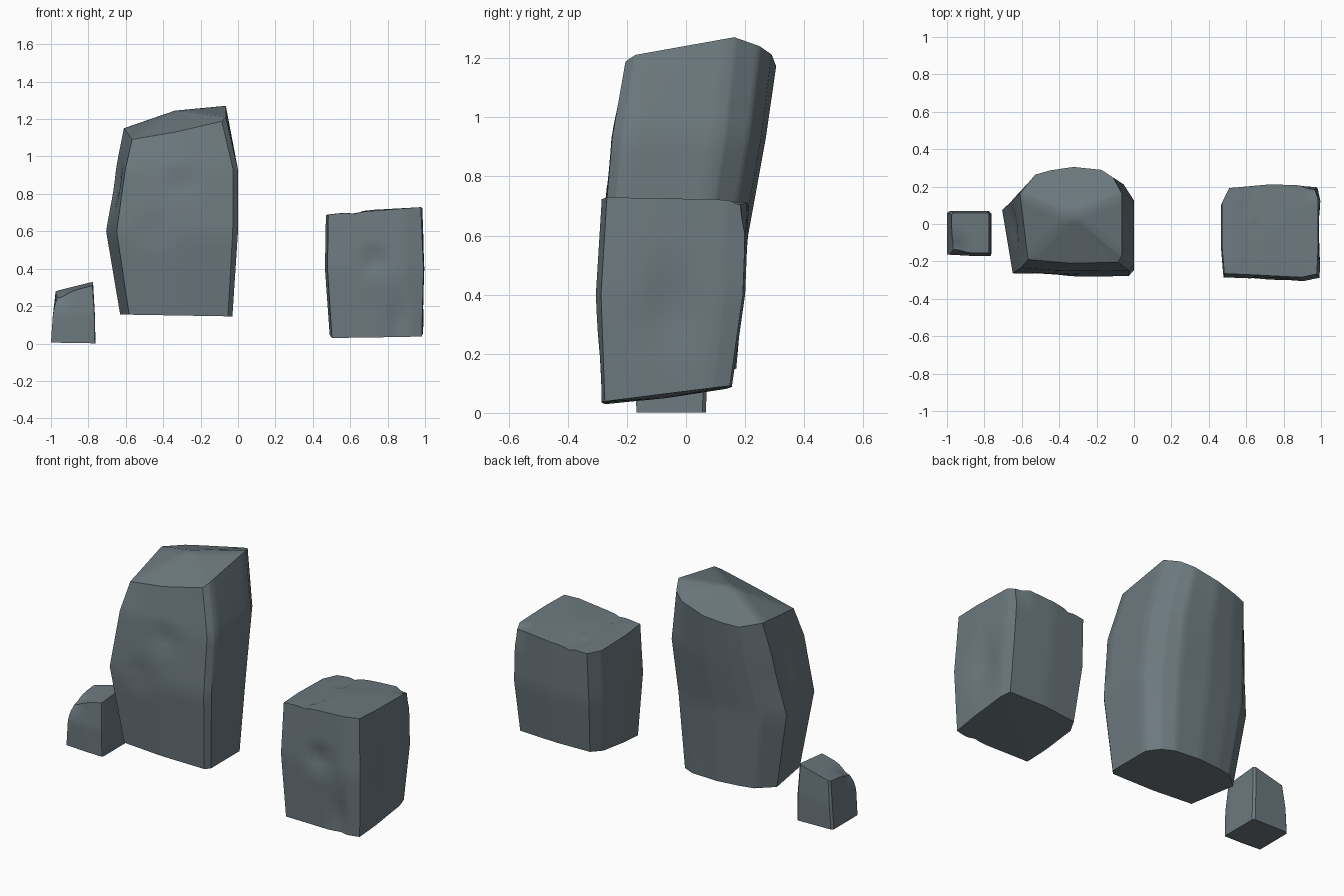
import bpy, bmesh, math
from mathutils import Vector

stone = bpy.data.materials.new("slate_grey_stone")
stone.diffuse_color = (0.15, 0.19, 0.21, 1)


def rock(name, profile, rings, caps, dents):
    """Loft rounded outlines; ring = z, x0, x1, y0, y1, x tilt, y tilt, crown."""
    bm = bmesh.new()
    loops, mids = [], []
    for z, x0, x1, y0, y1, tx, ty, crown in rings:
        cx, cy, hx, hy = (x0 + x1) / 2, (y0 + y1) / 2, (x1 - x0) / 2, (y1 - y0) / 2
        loops.append([bm.verts.new((cx + u * hx, cy + v * hy,
                                    z + tx * u + ty * v + crown * (1 - v * v)))
                      for u, v in profile])
        mids.append(Vector((cx, cy, z + crown)))
    n = len(profile)
    for a, b in zip(loops, loops[1:]):
        for i in range(n):
            j = (i + 1) % n
            bm.faces.new((a[i], a[j], b[j], b[i]))
    # fans close the top and bottom
    for loop, mid, lift in ((loops[0], mids[0], caps[0]), (loops[-1], mids[-1], caps[1])):
        c = bm.verts.new(mid + Vector((0, 0, lift)))
        for i in range(n):
            bm.faces.new((loop[i], loop[(i + 1) % n], c))
    bmesh.ops.subdivide_edges(bm, edges=bm.edges[:], cuts=5, use_grid_fill=True)
    # worn hollows, bumps and cracks: centre, radii, push
    for c, r, push in dents:
        for v in bm.verts:
            d = sum(((v.co[k] - c[k]) / r[k]) ** 2 for k in range(3))
            v.co += Vector(push) * math.exp(-d)
    bmesh.ops.recalc_face_normals(bm, faces=bm.faces[:])
    me = bpy.data.meshes.new(name)
    bm.to_mesh(me)
    bm.free()
    ob = bpy.data.objects.new(name, me)
    bpy.context.collection.objects.link(ob)
    me.materials.append(stone)
    bpy.ops.object.select_all(action='DESELECT')
    ob.select_set(True)
    bpy.context.view_layer.objects.active = ob
    bpy.ops.object.shade_smooth_by_angle(angle=math.radians(40))


# tall rock, leaning back
rock("tall_rock",
     [(-0.84, -0.92), (0, -1), (0.92, -0.98), (1, -0.85), (1, 0.45), (0.83, 0.78),
      (0.6, 0.94), (0.05, 1), (-0.4, 0.93), (-0.7, 0.84), (-1, 0.45)],
     [(0.15, -0.63, -0.03, -0.24, 0.17, -0.005, 0, 0),
      (0.60, -0.705, 0.0, -0.283, 0.21, 0, 0, 0),
      (0.93, -0.655, 0.0, -0.255, 0.27, 0, 0, 0),
      (1.15, -0.61, -0.065, -0.21, 0.305, 0.06, 0.02, 0.065)],
     (0, 0.03),
     [((-0.30, -0.25, 0.86), (0.07, 0.2, 0.06), (0, 0.02, 0)),
      ((-0.45, -0.27, 0.61), (0.09, 0.2, 0.05), (0, 0.02, 0)),
      ((-0.68, 0.0, 0.85), (0.1, 0.1, 0.12), (0.02, 0, 0))])

# medium block rock
rock("medium_rock",
     [(-0.95, -0.92), (-0.3, -0.95), (0.65, -1), (0.97, -0.93), (1, -0.3), (0.99, 0.7),
      (0.93, 0.97), (0, 1), (-0.85, 0.92), (-1, 0.6), (-1, -0.3)],
     [(0.06, 0.49, 0.99, -0.29, 0.155, 0.005, 0.028, 0),
      (0.40, 0.465, 1.0, -0.305, 0.20, 0, 0, 0),
      (0.705, 0.47, 0.985, -0.285, 0.212, 0.02, -0.005, 0)],
     (-0.01, 0.01),
     [((0.73, -0.3, 0.43), (0.06, 0.1, 0.05), (0, 0.035, 0)),
      ((0.73, -0.3, 0.37), (0.06, 0.1, 0.03), (0, -0.015, 0)),
      ((0.86, -0.3, 0.12), (0.04, 0.1, 0.12), (0, 0.025, 0)),
      ((1.0, -0.05, 0.35), (0.1, 0.1, 0.14), (-0.025, 0, 0)),
      ((0.62, 0.0, 0.71), (0.025, 0.3, 0.05), (0, 0, -0.02)),
      ((0.95, 0.2, 0.71), (0.03, 0.05, 0.07), (0, -0.03, -0.02))])

# small pebble
rock("small_rock",
     [(-1, -0.95), (0, -1), (0.97, -1), (1, -0.9), (1, 0.9), (0.9, 1), (-0.9, 1), (-1, 0.9)],
     [(0.003, -1.0, -0.762, -0.168, 0.068, -0.002, 0, 0),
      (0.15, -0.99, -0.765, -0.17, 0.07, 0, 0, 0),
      (0.295, -0.975, -0.775, -0.155, 0.06, 0.025, 0.01, 0)],
     (0, 0.0),
     [((-0.97, -0.15, 0.28), (0.06, 0.07, 0.06), (0.01, 0.015, -0.02))])
